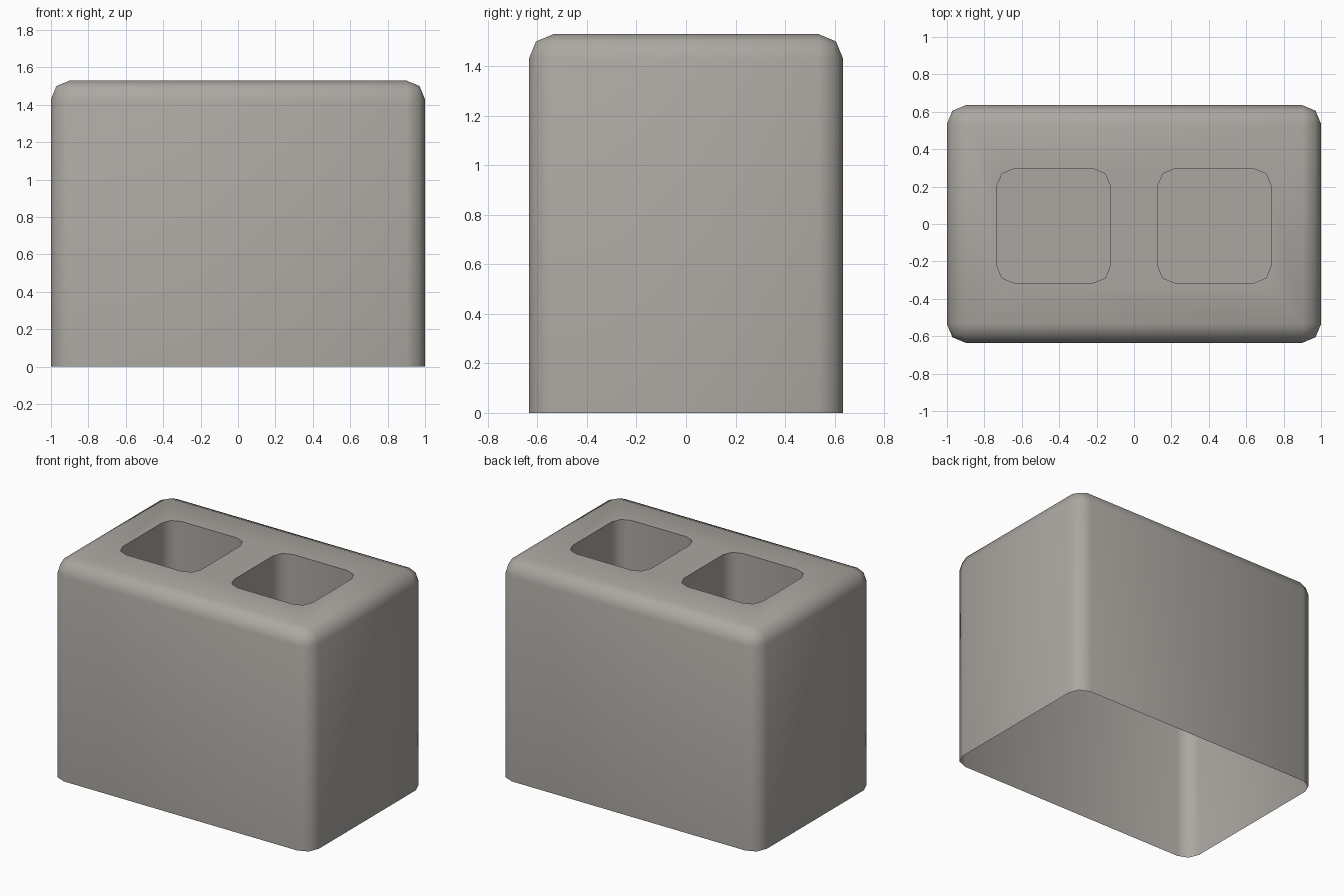
import bpy
import bmesh
import math
from mathutils import Matrix

cube = bpy.data.objects.get("Cube")
if cube:
    bpy.data.objects.remove(cube, do_unlink=True)

stone = bpy.data.materials.new("warm_grey")
stone.use_nodes = True
colour = (0.41, 0.39, 0.36, 1)
stone.diffuse_color = colour
stone.node_tree.nodes["Principled BSDF"].inputs["Base Color"].default_value = colour


def rounded_box(name, size, centre, radius, round_top):
    """Box with rounded upright edges and, if asked, a rounded top rim."""
    bm = bmesh.new()
    bmesh.ops.create_cube(bm, size=1, matrix=Matrix.Translation(centre)
                          @ Matrix.Diagonal((*size, 1)))
    edges = []
    for e in bm.edges:
        a, b = (v.co.z for v in e.verts)
        upright = abs(a - b) > 0.01
        top = min(a, b) > centre[2]
        if upright or (top and round_top):
            edges.append(e)
    bmesh.ops.bevel(bm, geom=edges, offset=radius, segments=2,
                    profile=0.5, affect='EDGES')
    mesh = bpy.data.meshes.new(name)
    bm.to_mesh(mesh)
    bm.free()
    mesh.materials.append(stone)
    obj = bpy.data.objects.new(name, mesh)
    bpy.context.collection.objects.link(obj)
    return obj


# Outer block with rounded top rim
height = 1.53
block = rounded_box("block", (2, 1.27, height), (0, 0, height / 2), 0.1, True)

# Two rounded square pockets sunk into the top
cutters = []
floor_z, cut_top = 0.9, 1.8
for side in (-1, 1):
    cutter = rounded_box("pocket_cutter", (0.605, 0.61, cut_top - floor_z),
                         (side * 0.43, -0.01, (floor_z + cut_top) / 2), 0.09, False)
    cutter.hide_render = True
    cutters.append(cutter)
    mod = block.modifiers.new("pocket", 'BOOLEAN')
    mod.operation = 'DIFFERENCE'
    mod.solver = 'EXACT'
    mod.object = cutter

bpy.context.view_layer.update()
cut = bpy.data.meshes.new_from_object(
    block.evaluated_get(bpy.context.evaluated_depsgraph_get()))
block.modifiers.clear()
block.data = cut
for cutter in cutters:
    bpy.data.objects.remove(cutter, do_unlink=True)

# Open underside
bm = bmesh.new()
bm.from_mesh(cut)
bottom = [f for f in bm.faces if f.calc_center_median().z < 0.001]
bmesh.ops.delete(bm, geom=bottom, context='FACES')
bm.to_mesh(cut)
bm.free()

# Smooth rounded rims, crisp pocket edges
bpy.ops.object.select_all(action='DESELECT')
block.select_set(True)
bpy.context.view_layer.objects.active = block
bpy.ops.object.shade_smooth_by_angle(angle=math.radians(50))
